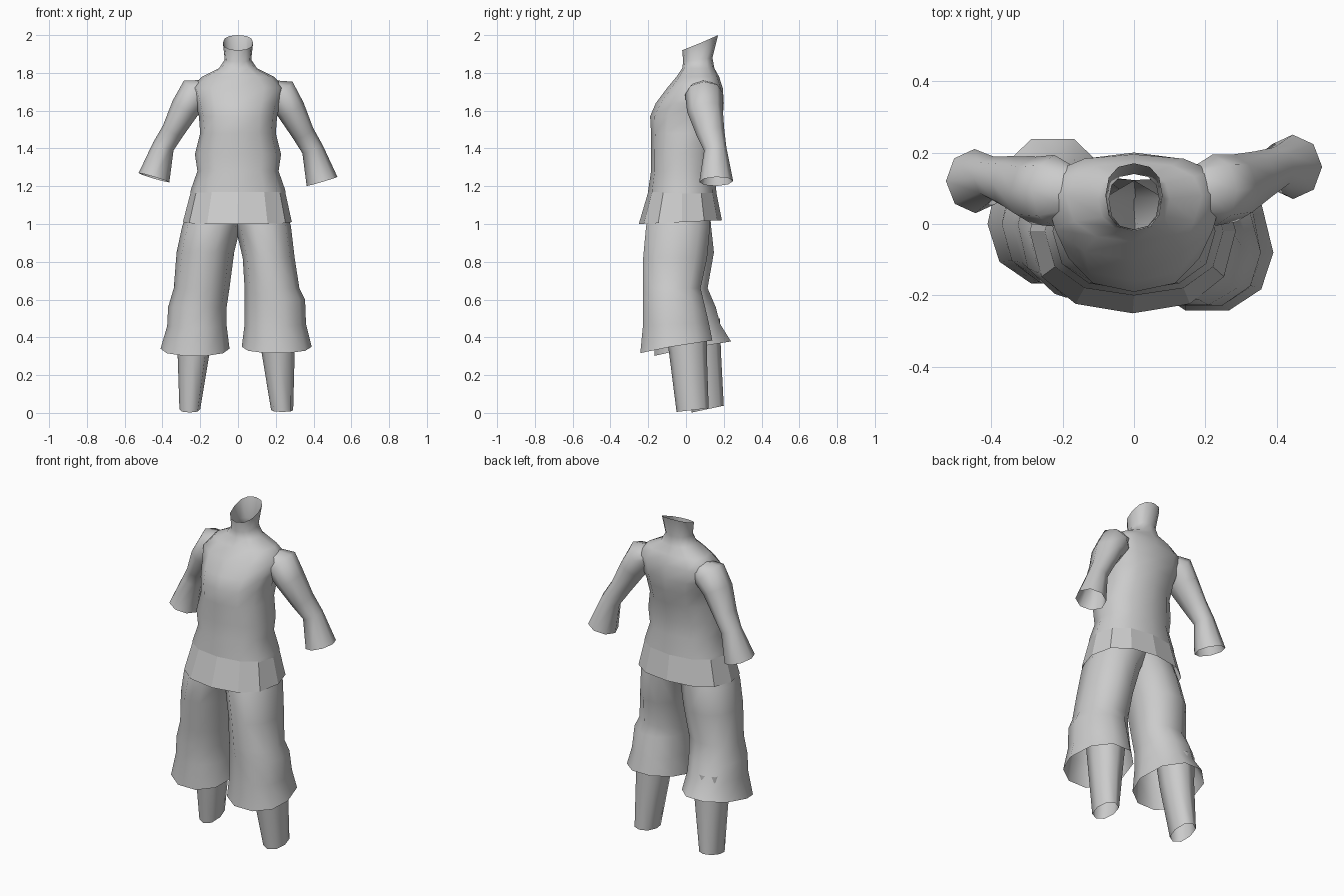
import bpy, bmesh, math
from mathutils import Vector

cube = bpy.data.objects.get("Cube")
if cube:
    bpy.data.objects.remove(cube, do_unlink=True)

GREY = (0.6, 0.6, 0.6, 1)
cloth = bpy.data.materials.new("plain grey cloth")
cloth.use_nodes = True
cloth.diffuse_color = GREY
cloth.node_tree.nodes["Principled BSDF"].inputs["Base Color"].default_value = GREY


def power(value, exponent):
    return math.copysign(abs(value) ** exponent, value)


def flat_ring(z, x0, x1, front, widest, back, tilt=0, sides=12, box=0.85):
    """Horizontal section: separate front and back depths, optional tilt."""
    points = []
    for i in range(sides):
        a = math.tau * i / sides
        c, s = power(math.cos(a), box), power(math.sin(a), box)
        depth = back - widest if s > 0 else widest - front
        points.append(Vector(((x0 + x1) / 2 + c * (x1 - x0) / 2, widest + s * depth, z + s * tilt)))
    return points


def loft(name, rings, smooth=True):
    """Open tube skinned through a list of equal-sized rings."""
    bm = bmesh.new()
    rows = [[bm.verts.new(p) for p in ring] for ring in rings]
    for low, high in zip(rows, rows[1:]):
        count = len(low)
        for i in range(count):
            j = (i + 1) % count
            bm.faces.new((low[i], low[j], high[j], high[i]))
    bmesh.ops.recalc_face_normals(bm, faces=bm.faces)
    mesh = bpy.data.meshes.new(name)
    bm.to_mesh(mesh)
    bm.free()
    mesh.materials.append(cloth)
    obj = bpy.data.objects.new(name, mesh)
    bpy.context.collection.objects.link(obj)
    if smooth:
        bpy.ops.object.select_all(action="DESELECT")
        obj.select_set(True)
        bpy.context.view_layer.objects.active = obj
        bpy.ops.object.shade_smooth_by_angle(angle=math.radians(60))
    return obj


# Shirt body and open collar: height, half width, front, widest depth, back, tilt
shirt_sections = [
    (1.08, .26, -.2, -.02, .165, 0),
    (1.18, .25, -.2, -.02, .16, 0),
    (1.28, .215, -.185, -.02, .15, 0),
    (1.37, .228, -.185, -.02, .15, 0),
    (1.48, .2, -.185, 0, .17, 0),
    (1.57, .207, -.19, .02, .195, 0),
    (1.64, .225, -.16, .06, .2, 0),
    (1.72, .25, -.1, .09, .195, 0),
    (1.78, .19, -.05, .08, .175, 0),
    (1.825, .1, -.02, .07, .15, 0),
    (1.87, .07, -.015, .07, .14, .01),
    (1.96, .08, -.02, .08, .17, .04),
]
loft("shirt", [flat_ring(z, -w, w, f, m, b, t) for z, w, f, m, b, t in shirt_sections])

# Sleeves: centre, in-plane radius, depth radius
sleeve_path = [
    ((.17, .09, 1.715), .05, .07),
    ((.225, .095, 1.69), .09, .1),
    ((.28, .1, 1.605), .077, .095),
    ((.345, .13, 1.48), .06, .075),
    ((.395, .155, 1.395), .058, .06),
    ((.445, .16, 1.225), .085, .09),
]


def sleeve_rings(side):
    centres = [Vector(c) for c, u, v in sleeve_path]
    last = len(centres) - 1
    if side < 0:
        # the right forearm hangs slightly further forward
        for i, c in enumerate(centres):
            c.x = -c.x
            c.y -= .04 * (i / last) ** 2
            c.z += .02 * i / last
    rings = []
    for i, c in enumerate(centres):
        axis = centres[min(i + 1, last)] - centres[max(i - 1, 0)]
        across = Vector((axis.z, 0, -axis.x)).normalized()
        depth = axis.cross(across).normalized()
        u, v = sleeve_path[i][1:]
        angles = [math.tau * k / 8 for k in range(8)]
        rings.append([c + across * u * math.cos(a) + depth * v * math.sin(a) for a in angles])
    return rings


for label, side in (("left", 1), ("right", -1)):
    loft(label + "_sleeve", sleeve_rings(side))

# Faceted skirt of the shirt
loft("shirt_skirt", [
    flat_ring(1.17, -.25, .25, -.2, -.02, .16),
    flat_ring(1.01, -.292, .285, -.25, -.02, .19, .01),
], smooth=False)

# Trouser legs: height, inner x, outer x, front, widest depth, back, tilt
trouser_sections = {
    "left": (1, [
        (1.12, -.12, .24, -.18, -.02, .13, 0),
        (.99, -.015, .28, -.22, -.03, .135, 0),
        (.82, .025, .3, -.235, -.06, .12, 0),
        (.66, .035, .325, -.235, -.08, .085, 0),
        (.6, .035, .355, -.235, -.08, .1, 0),
        (.47, .035, .36, -.235, -.08, .13, .01),
        (.35, .02, .39, -.25, -.08, .15, .035),
    ]),
    "right": (-1, [
        (1.12, -.12, .24, -.18, -.02, .13, 0),
        (.99, -.015, .295, -.215, -.02, .14, 0),
        (.85, .02, .325, -.205, 0, .155, 0),
        (.66, .045, .34, -.18, 0, .12, 0),
        (.56, .06, .37, -.17, 0, .165, 0),
        (.46, .06, .375, -.17, 0, .19, .01),
        (.34, .045, .41, -.175, 0, .25, .04),
    ]),
}
for label, (side, rows) in trouser_sections.items():
    loft(label + "_trouser_leg", [
        flat_ring(z, side * i, side * o, f, m, b, t, sides=10, box=.95)
        for z, i, o, f, m, b, t in rows])

# Bare lower legs
loft("left_shin", [
    flat_ring(.5, .1, .3, -.12, 0, .11, sides=8),
    flat_ring(.32, .125, .3, -.09, .01, .11, sides=8),
    flat_ring(.015, .175, .292, -.05, .035, .12, .01, sides=8),
])
loft("right_shin", [
    flat_ring(.5, -.33, -.13, -.03, .08, .18, sides=8),
    flat_ring(.32, -.32, -.15, -.01, .09, .185, sides=8),
    flat_ring(.02, -.31, -.2, .03, .115, .2, .018, sides=8),
])
